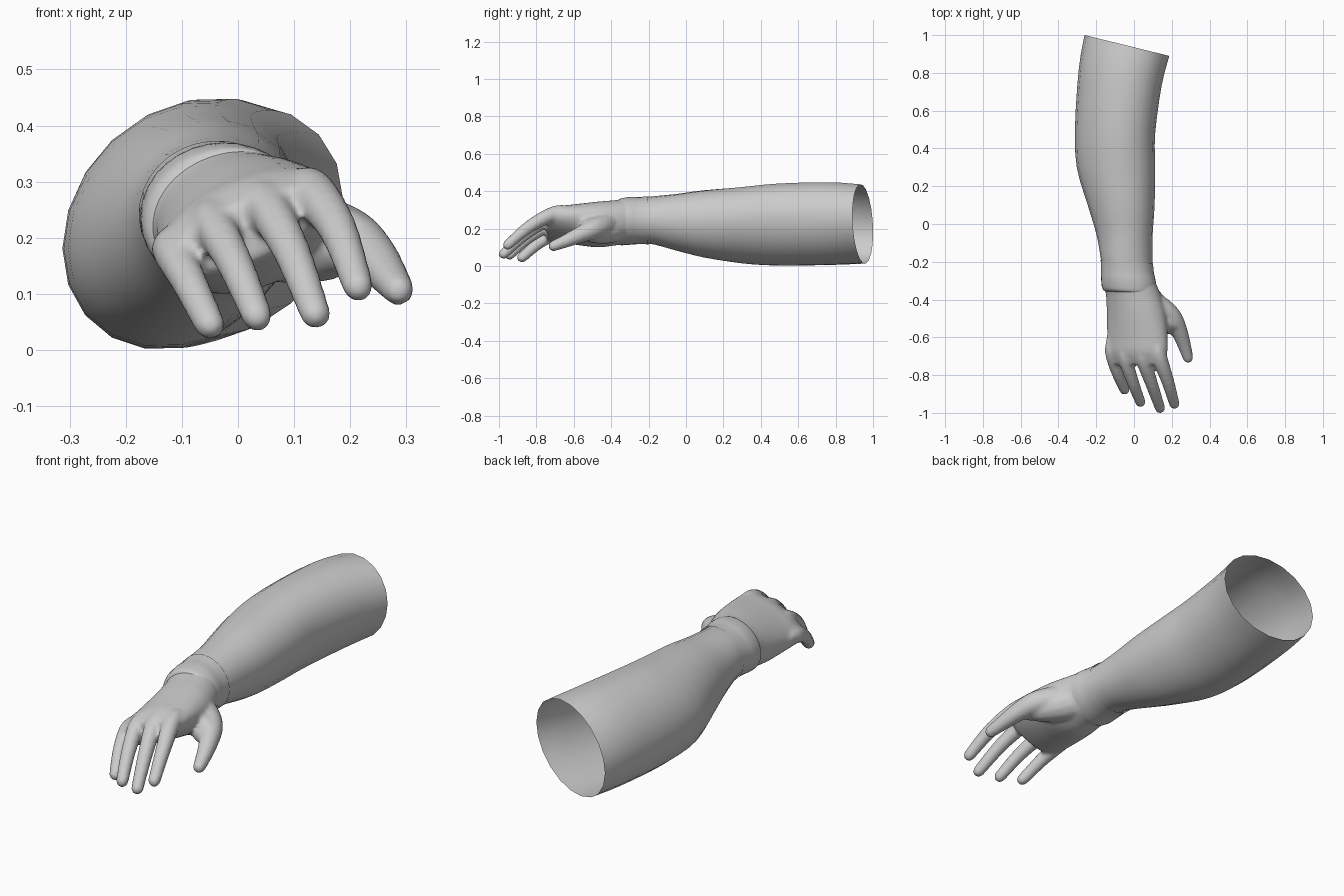
import bpy, bmesh, math
from mathutils import Vector

if "Cube" in bpy.data.objects:
    bpy.data.objects.remove(bpy.data.objects["Cube"])


def spline(pts, steps):
    """Catmull-Rom interpolation of tuples of any length."""
    p = [pts[0]] + list(pts) + [pts[-1]]
    out = []
    for i in range(1, len(p) - 2):
        for s in range(steps):
            t = s / steps
            out.append(tuple(0.5 * (2 * b + (c - a) * t + (2 * a - 5 * b + 4 * c - d) * t * t
                                    + (3 * b - a - 3 * c + d) * t ** 3)
                             for a, b, c, d in zip(p[i - 1], p[i], p[i + 1], p[i + 2])))
    return out + [tuple(pts[-1])]


def loft(bm, rings, capped):
    """Skin a list of point rings with quads."""
    vs = [[bm.verts.new(co) for co in r] for r in rings]
    n = len(vs[0])
    for a, b in zip(vs, vs[1:]):
        for i in range(n):
            j = (i + 1) % n
            bm.faces.new((a[i], a[j], b[j], b[i]))
    if capped:
        bm.faces.new(vs[0][::-1])
        bm.faces.new(vs[-1])


def ellipse(y, x, z, a, b, roll=0.0, slope=0.0, n=20, skew=0.0):
    """Ellipse across the arm, rolled about y, slanted in y and skewed in z."""
    ring, r = [], math.radians(roll)
    for i in range(n):
        t = 2 * math.pi * i / n
        u, v = a * math.cos(t), b * math.sin(t)
        dx = u * math.cos(r) - v * math.sin(r)
        dz = u * math.sin(r) + v * math.cos(r)
        ring.append((x + dx, y + slope * dx, z + dz + skew * u / a))
    return ring


def digit(bm, pts, n=14):
    """Round-ended tapering tube through (x, y, z, radius) points."""
    path = spline(pts, 5)
    ps = [Vector(p[:3]) for p in path]
    rings = []

    def ring(c, t, r):
        u = (Vector((1, 0, 0)) - t * t.x).normalized()
        v = t.cross(u)
        rings.append([c + r * (u * math.cos(k * math.tau / n) + v * math.sin(k * math.tau / n))
                      for k in range(n)])

    for i, p in enumerate(path):
        t = (ps[min(i + 1, len(ps) - 1)] - ps[max(i - 1, 0)]).normalized()
        ring(ps[i], t, p[3])
    for ang in (25, 50, 70, 85):
        a = math.radians(ang)
        ring(ps[-1] + t * path[-1][3] * math.sin(a), t, path[-1][3] * math.cos(a))
    loft(bm, rings, True)


def finish(bm, name):
    bmesh.ops.recalc_face_normals(bm, faces=bm.faces)
    me = bpy.data.meshes.new(name)
    bm.to_mesh(me)
    bm.free()
    me.shade_smooth()
    ob = bpy.data.objects.new(name, me)
    bpy.context.collection.objects.link(ob)
    return ob


# Forearm: open tube (y, left, right, bottom, top, slant, skew)
forearm = [(.945, -.262, .187, .017, .433, -.247, .045), (.78, -.292, .147, .008, .446, -.2, .04),
           (.5, -.312, .112, .004, .439, -.1, .04), (.3, -.303, .112, .015, .421, 0, .035),
           (.1, -.245, .109, .045, .405, 0, .02), (-.05, -.2, .099, .082, .385, 0, .01),
           (-.17, -.178, .097, .115, .373, 0, 0), (-.24, -.168, .1, .122, .365, 0, 0)]
bm = bmesh.new()
loft(bm, [ellipse(y, (l + r) / 2, (b + t) / 2, (r - l) / 2, (t - b) / 2, 0, s, 20, k)
          for y, l, r, b, t, s, k in spline(forearm, 3)], False)
finish(bm, "forearm")

# Glove cuff: slightly raised band (y, x, z, half width, half height, roll)
cuff = [(-.2, -.038, .244, .139, .129, 4), (-.25, -.034, .243, .14, .126, 8),
        (-.29, -.03, .242, .145, .127, 11), (-.33, -.026, .238, .147, .126, 14),
        (-.355, -.023, .235, .143, .122, 16), (-.365, -.02, .232, .134, .11, 18)]
bm = bmesh.new()
loft(bm, [ellipse(*c, -.06, 32) for c in spline(cuff, 3)], False)
finish(bm, "glove_cuff")

# Hand: palm, thumb pad, fingers and thumb fused by a remesh
bm = bmesh.new()
palm = [(-.22, -.035, .243, .136, .121, 8), (-.3, -.028, .24, .142, .123, 12),
        (-.37, -.005, .232, .147, .118, 18), (-.47, .012, .222, .162, .115, 22),
        (-.6, .018, .222, .17, .092, 23), (-.68, .018, .222, .17, .077, 23),
        (-.745, .02, .212, .154, .053, 23)]
loft(bm, [ellipse(*p, 0, 32) for p in spline(palm, 4)], True)

fingers = [
    [(-.11, -.6, .185, .034), (-.116, -.68, .178, .038), (-.09, -.78, .127, .033), (-.05, -.877, .045, .028)],
    [(-.04, -.62, .235, .034), (-.045, -.71, .228, .038), (-.005, -.84, .153, .033), (.034, -.943, .06, .028)],
    [(.045, -.62, .265, .034), (.048, -.71, .262, .04), (.095, -.85, .177, .034), (.138, -.975, .064, .028)],
    [(.115, -.58, .275, .034), (.13, -.69, .283, .042), (.178, -.83, .215, .035), (.214, -.953, .113, .028)]]
thumb = [(.04, -.39, .23, .06), (.12, -.43, .222, .062), (.195, -.49, .2, .056),
         (.236, -.56, .17, .046), (.264, -.635, .137, .037), (.286, -.708, .107, .029)]
thumb_pad = [(.02, -.36, .22, .085), (.085, -.42, .2, .082), (.15, -.49, .185, .065), (.185, -.54, .18, .045)]
thumb_web = [(.05, -.47, .24, .055), (.12, -.5, .225, .055), (.2, -.52, .2, .05)]
for d in fingers + [thumb, thumb_pad, thumb_web]:
    digit(bm, d)
hand = finish(bm, "hand")
rm = hand.modifiers.new("fuse", 'REMESH')
rm.mode = 'VOXEL'
rm.voxel_size = .009
rm.use_smooth_shade = True
sm = hand.modifiers.new("soften", 'SMOOTH')
sm.factor = .5
sm.iterations = 8

# Open the hand at the wrist so the sleeve stays hollow
dg = bpy.context.evaluated_depsgraph_get()
bm = bmesh.new()
bm.from_mesh(bpy.data.meshes.new_from_object(hand.evaluated_get(dg)))
bmesh.ops.bisect_plane(bm, geom=bm.verts[:] + bm.edges[:] + bm.faces[:],
                       plane_co=(0, -.32, 0), plane_no=(0, 1, 0), clear_outer=True)
bpy.data.objects.remove(hand)
finish(bm, "hand")
